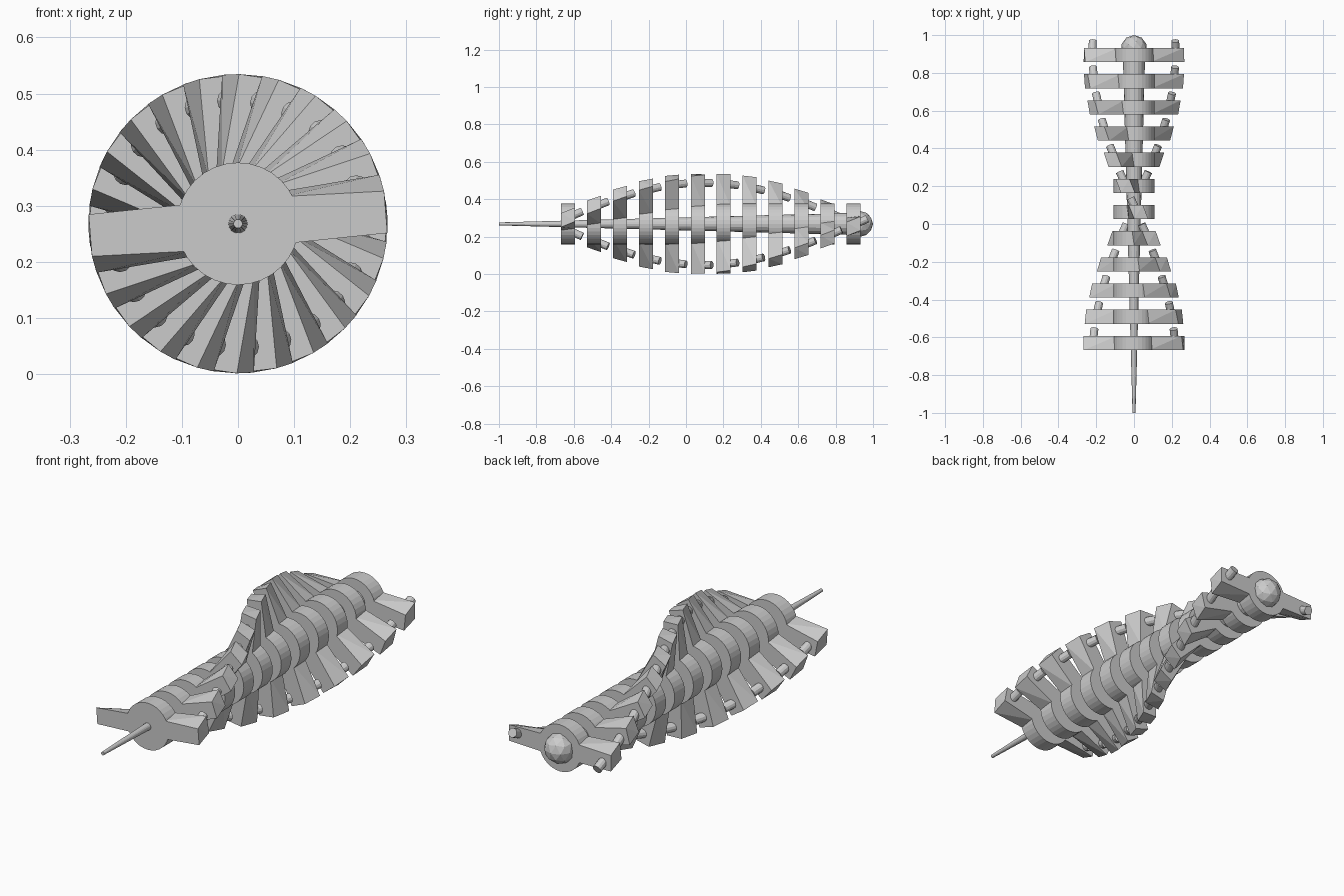
import bpy, bmesh, math
from mathutils import Vector

if "Cube" in bpy.data.objects:
    bpy.data.objects.remove(bpy.data.objects["Cube"])

CZ = 0.268            # height of the central axis
COUNT, Y0, STEP = 12, -0.63, 0.1386
HALF = 0.0375         # half thickness of a segment
START, TURN, TWIST = 4.5, 15.4, 6.5   # degrees


def polar(r, side, deg, y):
    a = math.radians(deg)
    c, s = math.cos(a), math.sin(a)
    return Vector((r * c - side * s, y, CZ + r * s + side * c))


def new_object(name, bm):
    bmesh.ops.recalc_face_normals(bm, faces=bm.faces[:])
    me = bpy.data.meshes.new(name)
    bm.to_mesh(me)
    bm.free()
    ob = bpy.data.objects.new(name, me)
    bpy.context.collection.objects.link(ob)
    return ob


def rod(name, p, q, r1, r2, sides):
    d = q - p
    bpy.ops.mesh.primitive_cone_add(vertices=sides, radius1=r1, radius2=r2,
                                    depth=d.length, location=(p + q) / 2)
    ob = bpy.context.object
    ob.name = name
    ob.rotation_mode = 'QUATERNION'
    ob.rotation_quaternion = d.to_track_quat('Z', 'Y')
    return ob


def blade(name, y, deg):
    # tapered box whose back face is turned further than its front face
    bm = bmesh.new()
    rings = []
    for yy, a in ((y - HALF, deg), (y + HALF, deg + TWIST)):
        rings.append([bm.verts.new(polar(r, s, a, yy)) for r, s in
                      ((0.085, -0.042), (0.264, -0.0375), (0.264, 0.0375), (0.085, 0.042))])
    f, b = rings
    bm.faces.new(f)
    bm.faces.new(b)
    for i in range(4):
        j = (i + 1) % 4
        bm.faces.new((f[i], f[j], b[j], b[i]))
    bmesh.ops.triangulate(bm, faces=bm.faces[:])
    return new_object(name, bm)


# Repeating segments: hub, two blades, two pegs
for i in range(COUNT):
    y = Y0 + i * STEP
    rod(f"hub_{i}", Vector((0, y - HALF, CZ)), Vector((0, y + HALF, CZ)), 0.109, 0.109, 32)
    for k in range(2):
        a = START + TURN * i + 180 * k
        blade(f"blade_{i}_{k}", y, a)
        mid = a + TWIST / 2
        rod(f"peg_{i}_{k}", polar(0.22, 0, mid + 1, y),
            polar(0.22, 0, mid + 10, y + 0.075), 0.021, 0.021, 12)

# Tapered central shaft ending in a thin spike
rod("shaft", Vector((0, -1, CZ)), Vector((0, 0.93, CZ)), 0.008, 0.06, 16)

# Faceted rear knob
bpy.ops.mesh.primitive_ico_sphere_add(subdivisions=2, radius=0.069, location=(0, 0.931, CZ))
bpy.context.object.name = "rear_knob"
